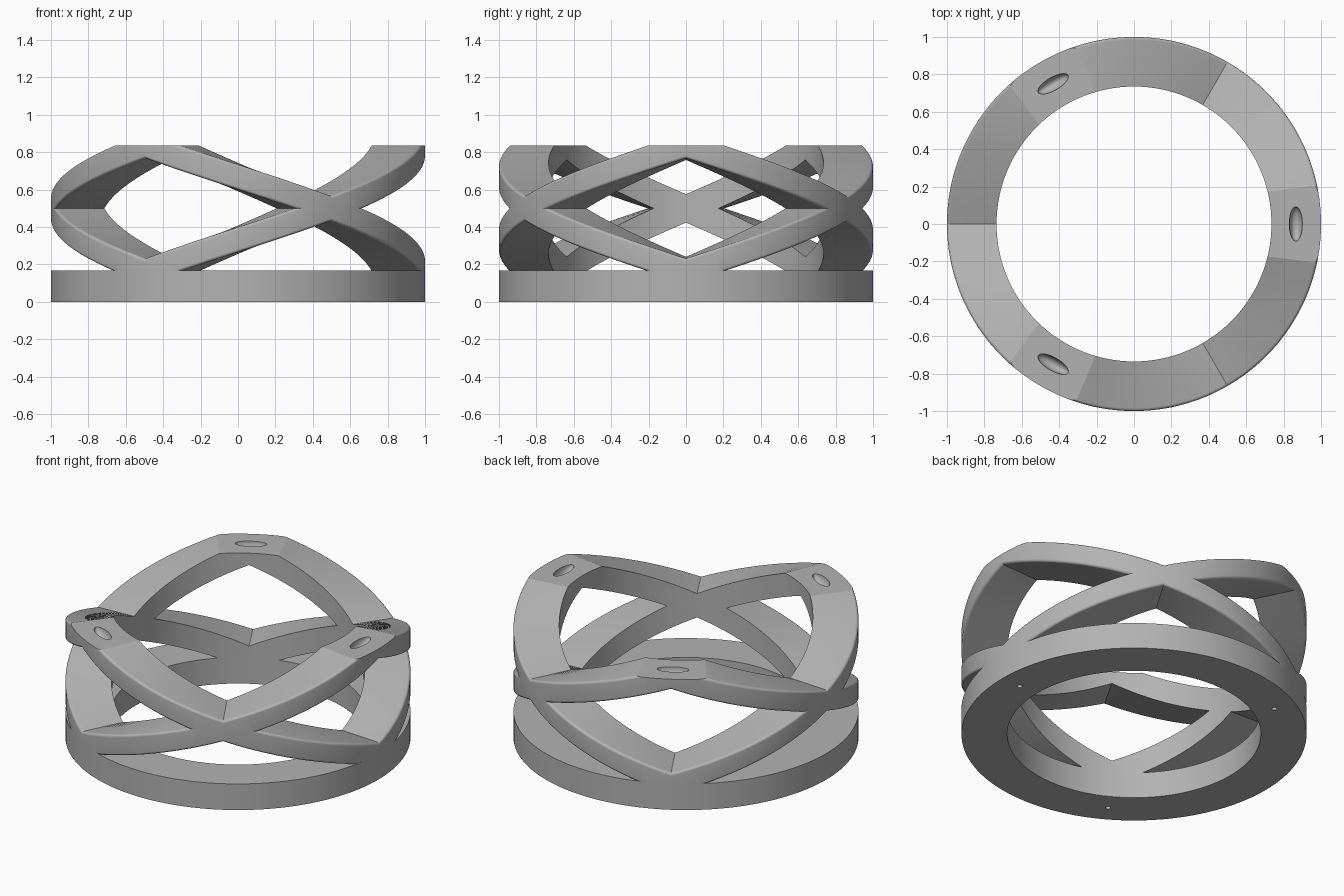
import bpy, bmesh, math
from mathutils import Matrix

cube = bpy.data.objects.get("Cube")
if cube:
    bpy.data.objects.remove(cube, do_unlink=True)

R_IN, R_OUT = 0.735, 1.0
Z_MID, Z_TOP, BASE_H = 0.5, 0.835, 0.167
STEPS = 180

grey = bpy.data.materials.new("plain_grey")
grey.use_nodes = True
grey.diffuse_color = (0.45, 0.45, 0.45, 1)
grey.node_tree.nodes["Principled BSDF"].inputs["Base Color"].default_value = (0.45, 0.45, 0.45, 1)


def make_object(name, bm):
    bmesh.ops.recalc_face_normals(bm, faces=bm.faces)
    mesh = bpy.data.meshes.new(name)
    bm.to_mesh(mesh)
    bm.free()
    mesh.materials.append(grey)
    obj = bpy.data.objects.new(name, mesh)
    bpy.context.collection.objects.link(obj)
    return obj


def sweep_ring(section, centre):
    """Closed ring from (radius, height) points, raised by centre(angle)."""
    bm = bmesh.new()
    loops = []
    for i in range(STEPS):
        a = 2 * math.pi * i / STEPS
        z0 = centre(360 * i / STEPS)
        loops.append([bm.verts.new((r * math.cos(a), r * math.sin(a), z0 + z)) for r, z in section])
    n = len(section)
    for i in range(STEPS):
        p, q = loops[i], loops[(i + 1) % STEPS]
        for j in range(n):
            k = (j + 1) % n
            bm.faces.new((p[j], q[j], q[k], p[k]))
    return bm


def zigzag(deg):
    """Height of the band: three peaks with straight helical flanks."""
    d = abs((deg + 60) % 120 - 60)
    return Z_TOP - (Z_TOP - Z_MID) * d / 60


def cut(bm, z, normal):
    geom = bm.verts[:] + bm.edges[:] + bm.faces[:]
    res = bmesh.ops.bisect_plane(bm, geom=geom, dist=1e-5, plane_co=(0, 0, z),
                                 plane_no=(0, 0, normal), clear_outer=True)
    return [e for e in res["geom_cut"] if isinstance(e, bmesh.types.BMEdge)]


def subtract(obj, cutter_bm):
    cutter = make_object("cutter", cutter_bm)
    cutter.hide_render = True
    mod = obj.modifiers.new("holes", 'BOOLEAN')
    mod.operation = 'DIFFERENCE'
    mod.solver = 'EXACT'
    mod.object = cutter
    bpy.context.view_layer.objects.active = obj
    bpy.ops.object.modifier_apply(modifier=mod.name)
    bpy.data.objects.remove(cutter, do_unlink=True)


def peak_places(z):
    """Placement at each of the three peaks, in the middle of the wall."""
    for k in range(3):
        yield Matrix.Rotation(k * 2 * math.pi / 3, 4, 'Z') @ Matrix.Translation((0.865, 0, z))


# Band section: slightly thicker inside, rounded outer edges
bevel, edge, arc = 0.016, 0.067, 8
upper = [(R_IN, 0.076)]
for i in range(arc + 1):
    t = math.pi / 2 * (1 - i / arc)
    upper.append((R_OUT - bevel + bevel * math.cos(t), edge - bevel + bevel * math.sin(t)))
section = upper + [(r, -z) for r, z in reversed(upper)]

# Crossing bands: upper half trimmed flat at the peaks, then mirrored down
bm = sweep_ring(section, zigzag)
bmesh.ops.holes_fill(bm, edges=cut(bm, Z_TOP, 1), sides=0)
cut(bm, Z_MID, -1)
half = bm.verts[:] + bm.edges[:] + bm.faces[:]
copy = bmesh.ops.duplicate(bm, geom=half)["geom"]
for v in copy:
    if isinstance(v, bmesh.types.BMVert):
        v.co.z = 2 * Z_MID - v.co.z
bmesh.ops.remove_doubles(bm, verts=bm.verts, dist=1e-5)
bands = make_object("crossing_bands", bm)

# Oval dishes in the flat peaks
dishes = bmesh.new()
for place in peak_places(Z_TOP):
    bmesh.ops.create_uvsphere(dishes, u_segments=48, v_segments=24, radius=1,
                              matrix=place @ Matrix.Diagonal((0.035, 0.092, 0.05, 1)))
subtract(bands, dishes)

# Base ring with three small pin holes underneath
base = make_object("base_ring", sweep_ring(
    [(R_IN, 0), (R_OUT, 0), (R_OUT, BASE_H), (R_IN, BASE_H)], lambda deg: 0))
pins = bmesh.new()
for place in peak_places(0):
    bmesh.ops.create_cone(pins, cap_ends=True, segments=24, radius1=0.015, radius2=0.015,
                          depth=0.16, matrix=place)
subtract(base, pins)

# Smooth curved walls, crisp ridges
for obj in (bands, base):
    bpy.ops.object.select_all(action='DESELECT')
    obj.select_set(True)
    bpy.context.view_layer.objects.active = obj
    bpy.ops.object.shade_smooth_by_angle(angle=math.radians(15))
